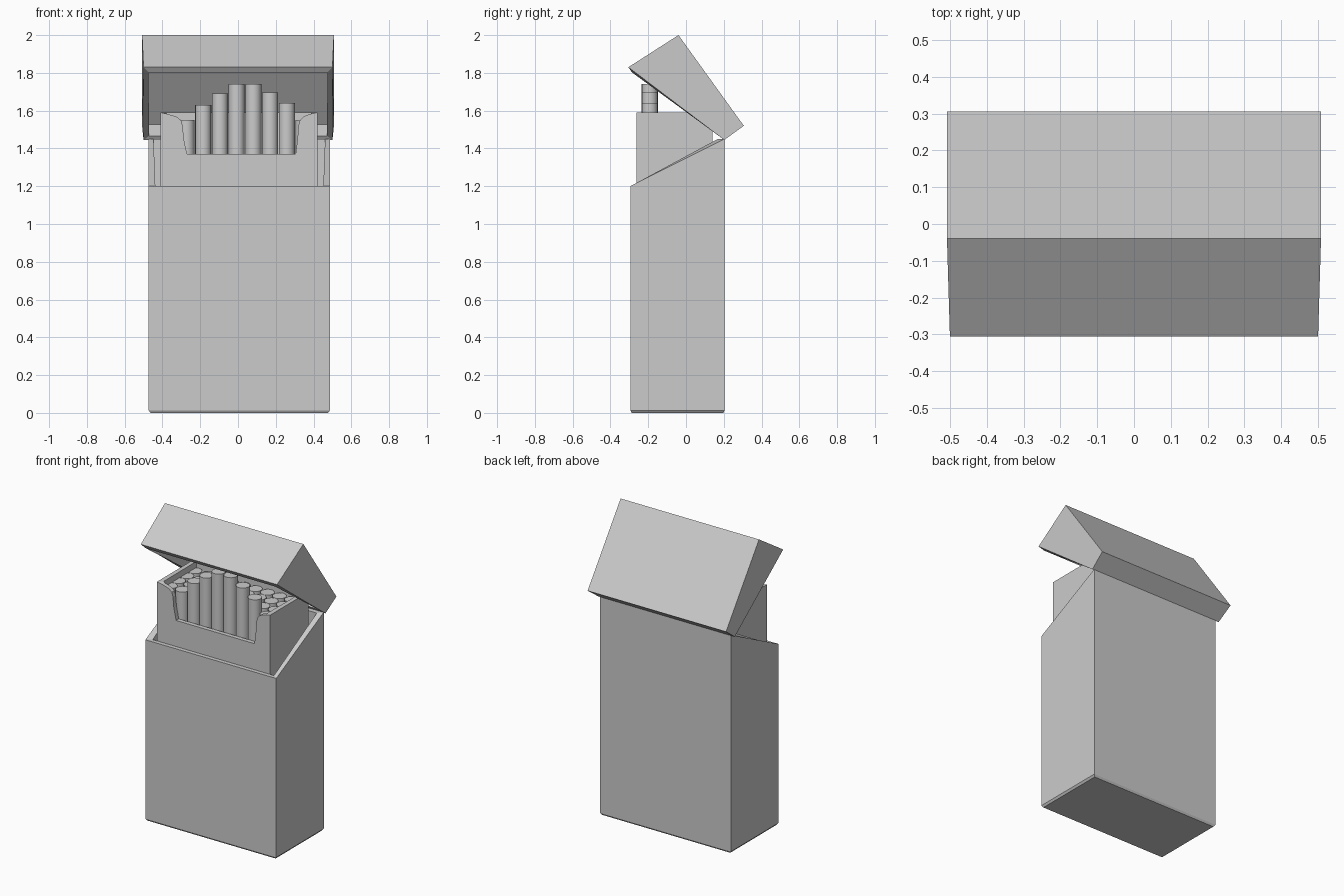
import bpy, bmesh

if "Cube" in bpy.data.objects:
    bpy.data.objects.remove(bpy.data.objects["Cube"])


def make_object(name, faces, wall=0.0):
    """Build a mesh from polygons given as point lists; optionally thicken it inwards."""
    bm = bmesh.new()
    for pts in faces:
        bm.faces.new([bm.verts.new(p) for p in pts])
    bmesh.ops.remove_doubles(bm, verts=bm.verts, dist=1e-5)
    bmesh.ops.recalc_face_normals(bm, faces=bm.faces)
    mesh = bpy.data.meshes.new(name)
    bm.to_mesh(mesh)
    bm.free()
    obj = bpy.data.objects.new(name, mesh)
    bpy.context.collection.objects.link(obj)
    if wall:
        mod = obj.modifiers.new("wall", 'SOLIDIFY')
        mod.thickness = wall
        mod.offset = -1
        mod.use_even_offset = True
    return obj


def band(a, b):
    """Quads joining two closed loops of equal length."""
    n = len(a)
    return [[a[i], a[(i + 1) % n], b[(i + 1) % n], b[i]] for i in range(n)]


def rect(x0, x1, y0, y1, zf, zb):
    """Rectangle loop with front height zf and back height zb."""
    return [(x0, y0, zf), (x1, y0, zf), (x1, y1, zb), (x0, y1, zb)]


# Outer carton: tapered foot, slanted open rim
X0, X1, Y0, Y1 = -0.473, 0.487, -0.295, 0.205
foot = rect(X0 + 0.01, X1 - 0.01, Y0 + 0.008, Y1 - 0.008, 0, 0)
base = rect(X0, X1, Y0, Y1, 0.013, 0.013)
rim = rect(X0, X1, Y0, Y1, 1.2, 1.45)
make_object("carton_body", [foot] + band(foot, base) + band(base, rim), 0.03)

# Flip lid, tipped back on the rear edge; its open side faces forward and down
profile = [(-0.305, 1.83, 0.5), (-0.04, 2.0, 0.508),
           (0.306, 1.52, 0.508), (0.203, 1.445, 0.5)]
left = [(-w, y, z) for y, z, w in profile]
right = [(w, y, z) for y, z, w in profile]
make_object("flip_lid", [left, right] + band(left, right)[:3], 0.028)

# Inner sleeve with a curved notch in its front panel
L0, L1, F, B, TOP, LOW = -0.41, 0.42, -0.263, 0.14, 1.59, 0.04
notch_left = [(-0.375, 1.583), (-0.325, 1.568), (-0.302, 1.55),
              (-0.293, 1.52), (-0.287, 1.45), (-0.27, 1.37)]
notch_right = [(0.305, 1.37), (0.315, 1.45), (0.32, 1.52),
               (0.328, 1.55), (0.348, 1.57), (0.385, 1.583)]
front = [(L0, F, LOW), (L0, F, TOP)]
front += [(x, F, z) for x, z in notch_left + notch_right]
front += [(L1, F, TOP), (L1, F, LOW)]
low = rect(L0, L1, F, B, LOW, LOW)
top = rect(L0, L1, F, B, TOP, TOP)
make_object("inner_sleeve", [front, low] + band(low, top)[1:], 0.028)

# Sticks: packed rows, with the middle of the front row pulled up in an arch
raised = {2: 1.63, 3: 1.69, 4: 1.74, 5: 1.74, 6: 1.695, 7: 1.64}
for row in range(4):
    for col in range(9):
        height = raised.get(col, 1.55) if row == 0 else 1.55
        bottom = 0.08 + height - 1.55
        bpy.ops.mesh.primitive_cylinder_add(
            vertices=20, radius=0.0425, depth=height - bottom,
            location=(-0.361 + col * 0.0885, -0.192 + row * 0.086, (height + bottom) / 2))
        stick = bpy.context.object
        stick.name = f"stick_{row + 1}_{col + 1}"
        bpy.ops.object.shade_smooth_by_angle()
